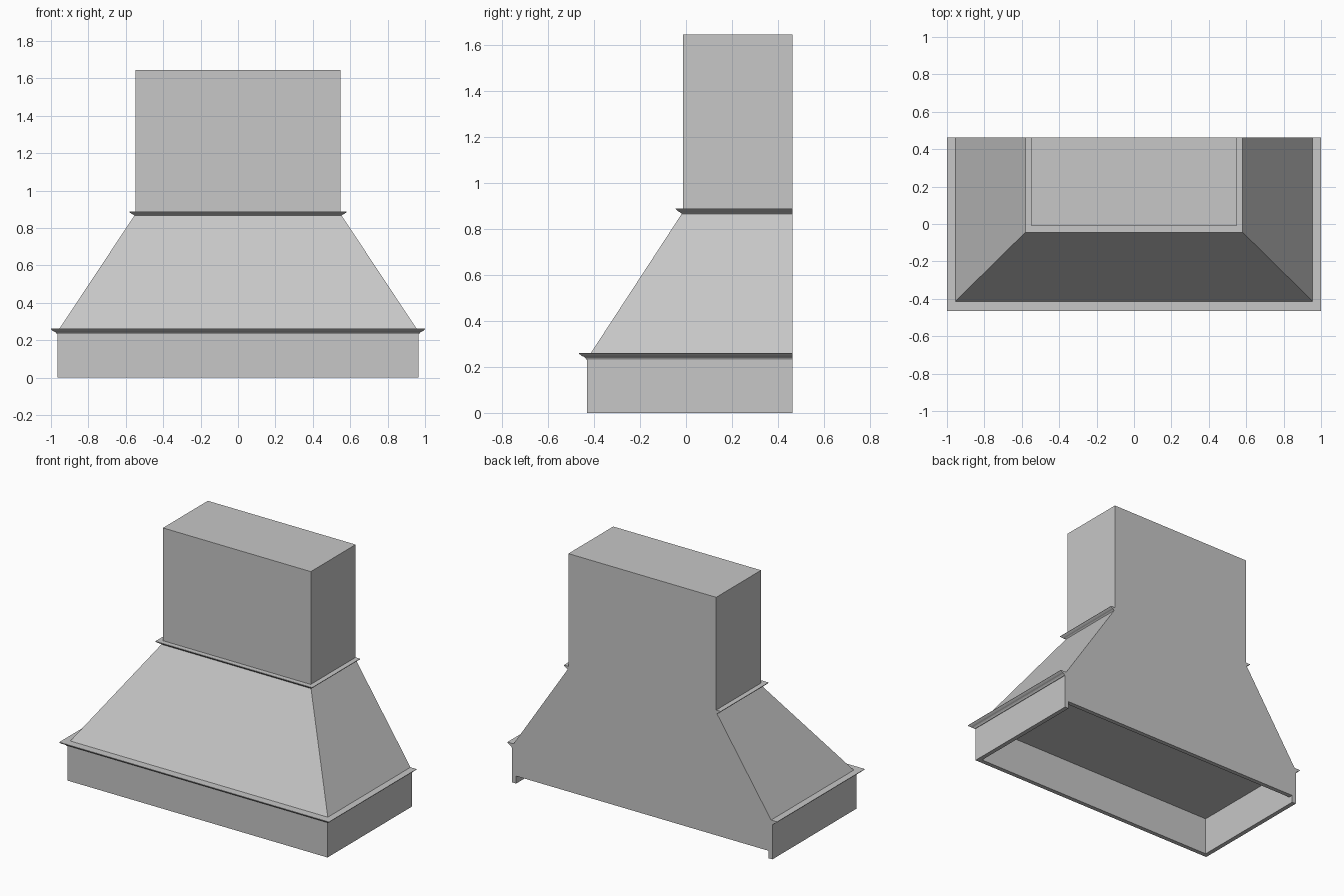
import bpy, bmesh

cube = bpy.data.objects.get("Cube")
if cube:
    bpy.data.objects.remove(cube)

# One plain grey for the whole hood
grey = bpy.data.materials.new("light_grey")
grey.use_nodes = True
colour = (0.57, 0.57, 0.57, 1)
grey.diffuse_color = colour
grey.node_tree.nodes["Principled BSDF"].inputs["Base Color"].default_value = colour

BACK = 0.463                      # wall side, shared by every part
SKIRT_X, SKIRT_Y = 0.965, -0.43   # skirt half width and front
DUCT_X, DUCT_Y = 0.548, -0.012    # chimney half width and front
WALL = 0.03
CEILING = 0.258


def finish(name, bm):
    bmesh.ops.recalc_face_normals(bm, faces=bm.faces)
    mesh = bpy.data.meshes.new(name)
    bm.to_mesh(mesh)
    bm.free()
    mesh.materials.append(grey)
    obj = bpy.data.objects.new(name, mesh)
    bpy.context.collection.objects.link(obj)
    return obj


def loft(name, rings, closed_ring=True):
    """Skin successive vertex rings and cap both ends."""
    bm = bmesh.new()
    loops = [[bm.verts.new(p) for p in ring] for ring in rings]
    n = len(loops[0])
    for a, b in zip(loops, loops[1:]):
        for i in range(n):
            j = (i + 1) % n
            bm.faces.new((a[i], a[j], b[j], b[i]))
    bm.faces.new(loops[0])
    bm.faces.new(loops[-1])
    return finish(name, bm)


def rect(half_x, front, z, back=BACK):
    return [(-half_x, front, z), (half_x, front, z),
            (half_x, back, z), (-half_x, back, z)]


def u_sweep(name, half_x, front, profile):
    """Sweep an (outset, height) profile round the two sides and the front."""
    rings = []
    for sx, at_back in ((1, True), (1, False), (-1, False), (-1, True)):
        rings.append([(sx * (half_x + d), BACK if at_back else front - d, z)
                      for d, z in profile])
    return loft(name, rings)


# Open skirt: two sides and a front, with a back panel set higher
u_sweep("skirt", SKIRT_X, SKIRT_Y,
        [(0, 0), (0, CEILING), (-WALL, CEILING), (-WALL, 0)])
inner = SKIRT_X - WALL
loft("back_panel", [rect(inner, BACK - WALL, 0.05), rect(inner, BACK - WALL, CEILING)])

# Sloped canopy, whose underside closes the recess
loft("canopy", [rect(0.957, -0.415, CEILING), rect(DUCT_X, DUCT_Y, 0.875)])

# Chimney
loft("chimney", [rect(DUCT_X, DUCT_Y, 0.87), rect(DUCT_X, DUCT_Y, 1.645)])

# Trim mouldings, the same stepped profile at both levels
trim = [(-0.025, 0), (0.004, 0), (0.008, 0.006), (0.014, 0.011), (0.023, 0.015),
        (0.030, 0.020), (0.035, 0.025), (0.035, 0.028), (-0.025, 0.028)]
u_sweep("lower_moulding", SKIRT_X, SKIRT_Y, [(d, z + 0.233) for d, z in trim])
u_sweep("upper_moulding", DUCT_X, DUCT_Y, [(d * 0.95, z + 0.861) for d, z in trim])
